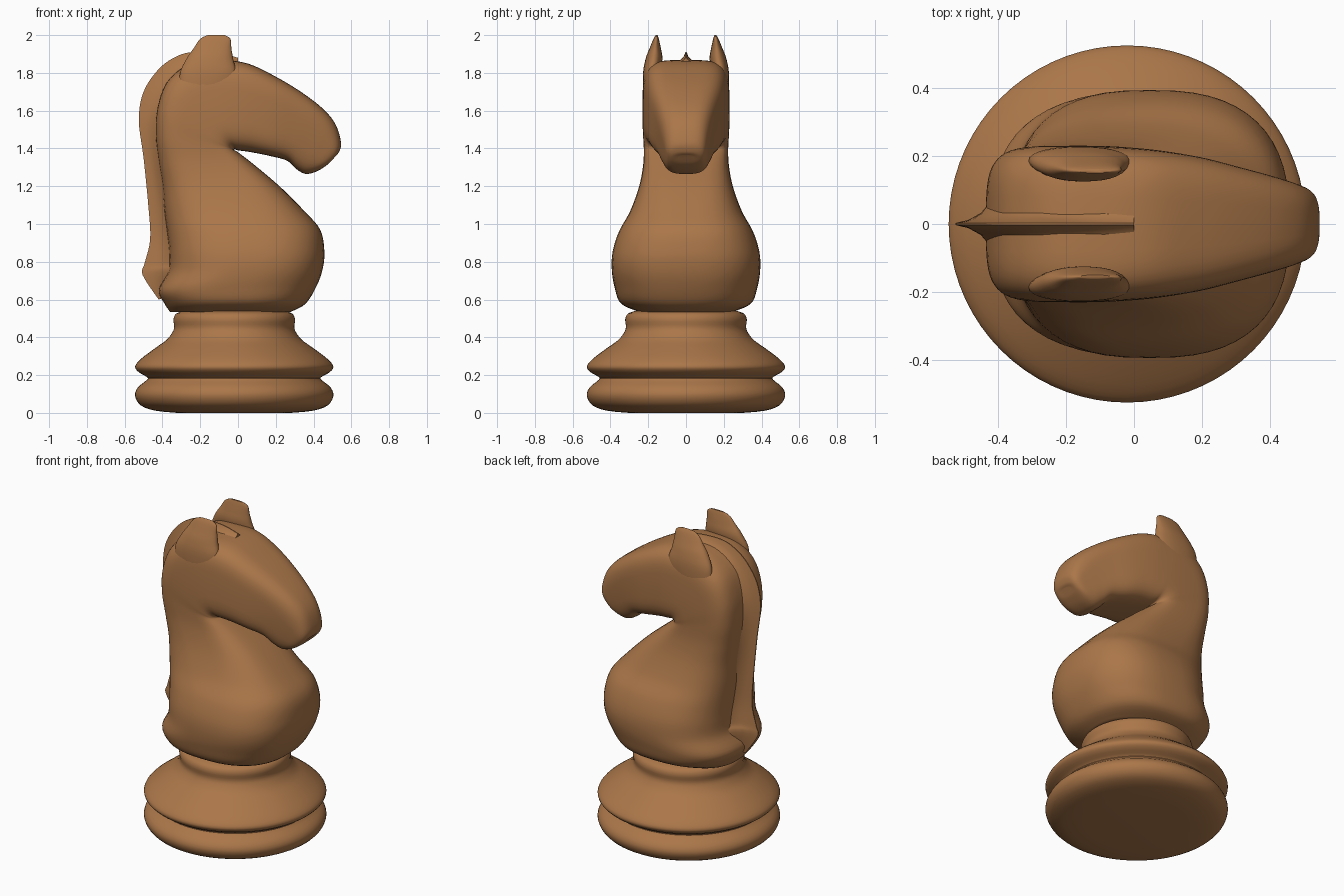
import bpy, bmesh, math
from mathutils import Vector

wood = bpy.data.materials.new("brown_wood")
wood.diffuse_color = (0.41, 0.185, 0.068, 1)


def interpolate(rows, k):
    """Catmull-Rom interpolation of table rows."""
    out = []
    for i in range(len(rows) - 1):
        a, b, c, d = (rows[max(0, min(len(rows) - 1, i + j))] for j in (-1, 0, 1, 2))
        for s in range(k):
            t = s / k
            out.append([0.5 * (2 * q + (r - p) * t + (2 * p - 5 * q + 4 * r - w) * t * t
                               + (3 * q - p - 3 * r + w) * t ** 3)
                        for p, q, r, w in zip(a, b, c, d)])
    return out + [list(rows[-1])]


def loft(name, rings, angle=40):
    """Skin a list of closed rings and cap both ends."""
    bm = bmesh.new()
    vs = [[bm.verts.new(p) for p in ring] for ring in rings]
    n = len(vs[0])
    for a, b in zip(vs, vs[1:]):
        for i in range(n):
            bm.faces.new((a[i], a[(i + 1) % n], b[(i + 1) % n], b[i]))
    bm.faces.new(vs[0][::-1])
    bm.faces.new(vs[-1])
    bmesh.ops.recalc_face_normals(bm, faces=bm.faces)
    me = bpy.data.meshes.new(name)
    bm.to_mesh(me)
    bm.free()
    me.materials.append(wood)
    ob = bpy.data.objects.new(name, me)
    bpy.context.collection.objects.link(ob)
    bpy.ops.object.select_all(action='DESELECT')
    ob.select_set(True)
    bpy.context.view_layer.objects.active = ob
    bpy.ops.object.shade_smooth_by_angle(angle=math.radians(angle))
    return ob


def spow(v, e):
    return math.copysign(abs(v) ** e, v)


def oval(back, front, w, n, count=56):
    """Superellipse between a back and a front point, half width w in y."""
    mid, half = (back + front) / 2, (front - back) / 2
    ring = []
    for i in range(count):
        a = 2 * math.pi * i / count
        p = mid + half * spow(math.cos(a), 2 / n)
        ring.append(p + Vector((0, w * spow(math.sin(a), 2 / n), 0)))
    return ring


# Turned base
profile = [(0.30, 0.0), (0.42, 0.012), (0.495, 0.04), (0.525, 0.09), (0.51, 0.135),
           (0.462, 0.175), (0.462, 0.19), (0.505, 0.215), (0.525, 0.245), (0.495, 0.285),
           (0.42, 0.342), (0.36, 0.385), (0.328, 0.425), (0.318, 0.455), (0.322, 0.495),
           (0.308, 0.525), (0.27, 0.54)]
loft("turned_base", [[(-0.02 + r * math.cos(2 * math.pi * i / 72),
                       r * math.sin(2 * math.pi * i / 72), z) for i in range(72)]
                     for r, z in interpolate(profile, 3)])

# Chest, neck and head: back x, z, front x, z, half width, squareness
body = [(-0.36, 0.535, 0.28, 0.535, 0.25, 2.4),
        (-0.39, 0.58, 0.36, 0.58, 0.345, 2.5),
        (-0.42, 0.65, 0.42, 0.68, 0.378, 2.6),
        (-0.37, 0.75, 0.45, 0.77, 0.393, 2.6),
        (-0.365, 0.85, 0.457, 0.86, 0.388, 2.6),
        (-0.375, 0.95, 0.435, 0.97, 0.355, 2.6),
        (-0.39, 1.07, 0.35, 1.07, 0.295, 2.8),
        (-0.40, 1.20, 0.22, 1.20, 0.248, 3.2),
        (-0.42, 1.33, 0.09, 1.31, 0.226, 3.6),
        (-0.435, 1.47, 0.0, 1.38, 0.224, 4.0),
        (-0.425, 1.62, -0.02, 1.39, 0.228, 4.2),
        (-0.37, 1.76, -0.02, 1.395, 0.23, 4.2),
        (-0.25, 1.85, -0.015, 1.395, 0.23, 4.2),
        (-0.10, 1.868, 0.0, 1.39, 0.227, 4.2),
        (0.05, 1.85, 0.07, 1.38, 0.218, 4.0),
        (0.20, 1.78, 0.17, 1.36, 0.198, 4.0),
        (0.34, 1.695, 0.26, 1.335, 0.167, 3.8),
        (0.45, 1.61, 0.31, 1.29, 0.142, 3.5),
        (0.515, 1.53, 0.36, 1.265, 0.123, 3.2),
        (0.545, 1.435, 0.42, 1.28, 0.105, 3.0),
        (0.537, 1.385, 0.475, 1.315, 0.08, 2.6),
        (0.52, 1.365, 0.50, 1.34, 0.04, 2.2)]
loft("horse_body", [oval(Vector((a, 0, b)), Vector((c, 0, d)), w, n)
                    for a, b, c, d, w, n in interpolate(body, 5)], 60)

# Mane ridge: outer x, z, inner x, z
mane = [(-0.42, 0.60, -0.36, 0.62), (-0.505, 0.73, -0.36, 0.75), (-0.495, 0.79, -0.34, 0.80),
        (-0.465, 0.92, -0.34, 0.92), (-0.475, 1.10, -0.36, 1.10), (-0.50, 1.35, -0.40, 1.35),
        (-0.525, 1.55, -0.40, 1.53), (-0.50, 1.70, -0.37, 1.64), (-0.42, 1.82, -0.32, 1.74),
        (-0.33, 1.885, -0.25, 1.80), (-0.24, 1.91, -0.18, 1.82), (-0.10, 1.905, -0.08, 1.84),
        (0.0, 1.88, 0.0, 1.84)]
flank = [(0, 0.003), (0.3, 0.012), (0.6, 0.032), (0.8, 0.06), (1, 0.1)]
section = [(s, y) for s, y in flank] + [(s, -y) for s, y in reversed(flank)]
loft("mane_ridge", [[(a + (c - a) * s, y, b + (d - b) * s) for s, y in section]
                    for a, b, c, d in interpolate(mane, 5)], 50)

# Ears: z, centre x, half length, centre y, half thickness
ear = [(1.60, -0.18, 0.12, 0.19, 0.03), (1.78, -0.16, 0.15, 0.185, 0.043),
       (1.87, -0.15, 0.125, 0.17, 0.045), (1.93, -0.135, 0.10, 0.163, 0.03),
       (1.98, -0.12, 0.08, 0.158, 0.014), (2.0, -0.115, 0.045, 0.155, 0.005)]
for side, label in ((1, "left"), (-1, "right")):
    loft(label + "_ear",
         [[p + Vector((0, side * y, 0)) for p in
           oval(Vector((x - h, 0, z)), Vector((x + h, 0, z)), t, 2.2, 28)]
          for z, x, h, y, t in interpolate(ear, 4)], 60)
